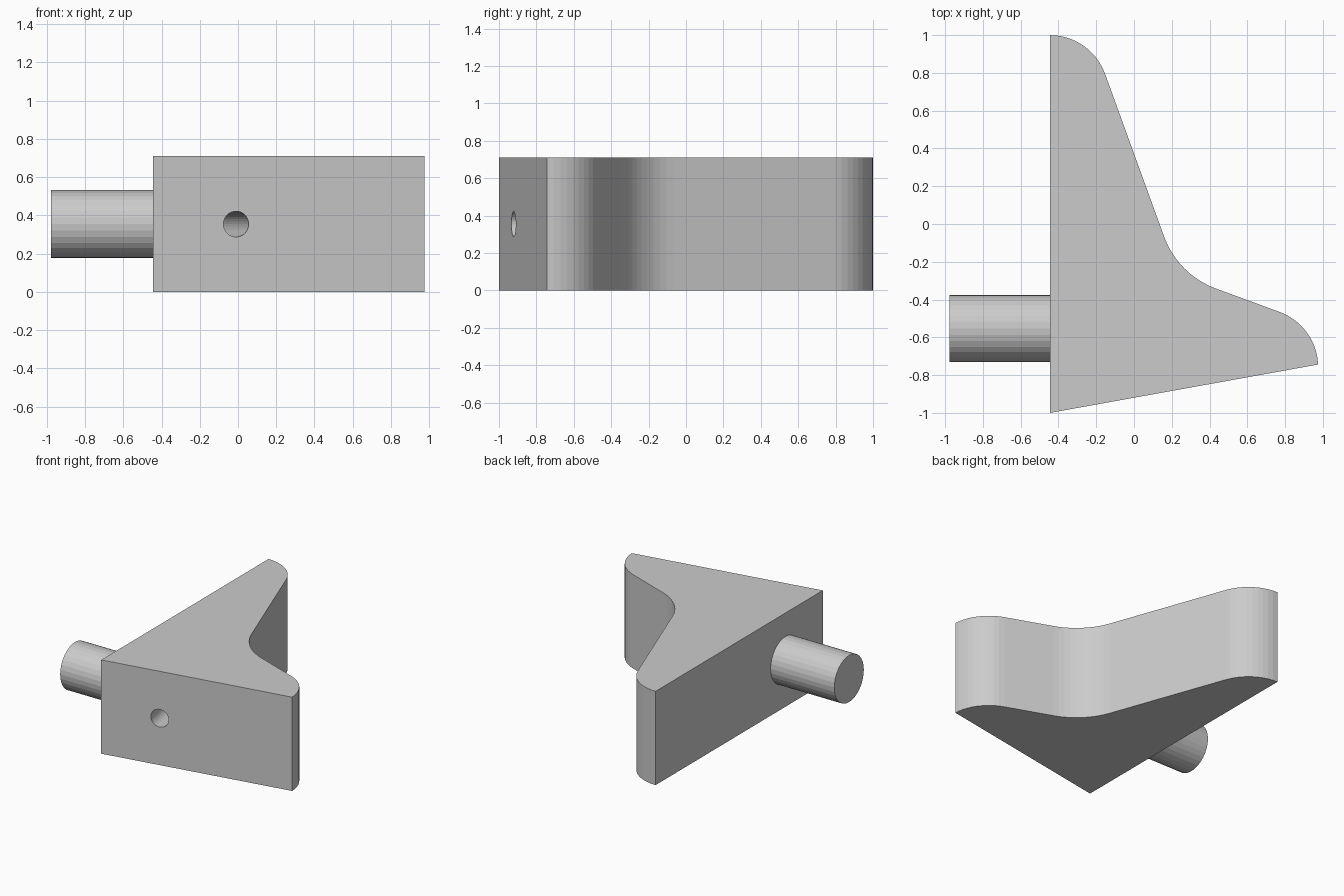
import bpy, bmesh
from math import sin, cos, radians
from mathutils import Vector

if "Cube" in bpy.data.objects:
    bpy.data.objects.remove(bpy.data.objects["Cube"])

H = 0.71


def arc(cx, cy, r, a0, a1, n=10):
    """Points along an arc, angles in degrees."""
    angles = [radians(a0 + (a1 - a0) * i / n) for i in range(n + 1)]
    return [(cx + r * cos(a), cy + r * sin(a)) for a in angles]


def cylinder(name, centre, axis, radius, length, sides=32):
    rot = Vector(axis).to_track_quat('Z', 'Y').to_euler()
    bpy.ops.mesh.primitive_cylinder_add(vertices=sides, radius=radius, depth=length,
                                        location=centre, rotation=rot)
    ob = bpy.context.object
    ob.name = name
    return ob


# Bracket body: plan profile pulled up to its height
outline = [(-0.445, -1.0)]
outline += arc(0.665, -0.757, 0.31, 2.4, 70)       # rounded right foot
outline += arc(0.592, 0.090, 0.46, 250, 200)       # inner hollow
outline += arc(-0.445, 0.690, 0.31, 20, 90)        # rounded far tip
bm = bmesh.new()
face = bm.faces.new([bm.verts.new((x, y, 0)) for x, y in outline])
top = bmesh.ops.extrude_face_region(bm, geom=[face])
bmesh.ops.translate(bm, vec=(0, 0, H),
                    verts=[v for v in top['geom'] if isinstance(v, bmesh.types.BMVert)])
bmesh.ops.recalc_face_normals(bm, faces=bm.faces)
mesh = bpy.data.meshes.new("bracket_body")
bm.to_mesh(mesh)
bm.free()
body = bpy.data.objects.new("bracket_body", mesh)
bpy.context.collection.objects.link(body)

# Blind hole, square to the slanted front face
tilt = radians(10.2)
drill = cylinder("hole_cutter", (-0.01, -0.922, H / 2), (-sin(tilt), cos(tilt), 0), 0.067, 1.8)
drill.hide_render = True
cut = body.modifiers.new("front_hole", 'BOOLEAN')
cut.operation = 'DIFFERENCE'
cut.solver = 'EXACT'
cut.object = drill
bpy.context.view_layer.objects.active = body
bpy.ops.object.modifier_apply(modifier=cut.name)
bpy.data.objects.remove(drill)

# Round pin on the left face
cylinder("mounting_pin", ((-0.978 - 0.445) / 2, -0.553, H / 2), (1, 0, 0), 0.177, 0.533)
